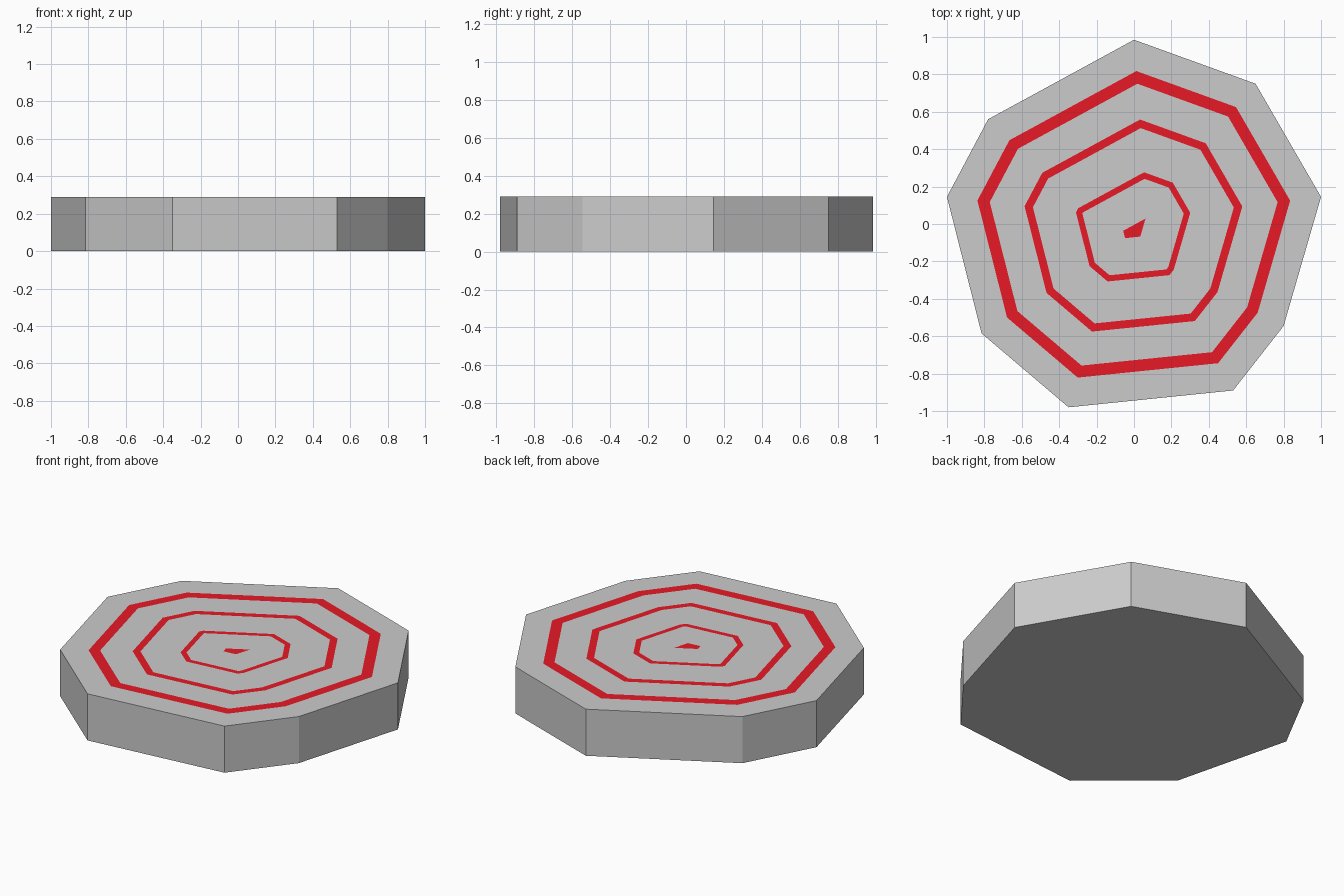
import bpy, bmesh
from mathutils import Vector

if "Cube" in bpy.data.objects:
    bpy.data.objects.remove(bpy.data.objects["Cube"])

HEIGHT = 0.29
OUTLINE = [Vector(p) for p in [
    (0, 0.985), (-0.78, 0.56), (-1.0, 0.145), (-0.815, -0.585), (-0.35, -0.98),
    (0.53, -0.89), (0.80, -0.545), (1.0, 0.145), (0.65, 0.75)]]
# Inset distances where the top changes between grey and red
INSETS = [0, 0.153, 0.215, 0.39, 0.432, 0.648, 0.68, 0.869]


def inset_polygon(distance):
    """Clip the convex outline by each of its edges moved inward."""
    poly = OUTLINE[:]
    if distance == 0:
        return poly
    for a, b in zip(OUTLINE, OUTLINE[1:] + OUTLINE[:1]):
        e = (b - a).normalized()
        n = Vector((-e.y, e.x))
        side = [(p - a).dot(n) - distance for p in poly]
        out = []
        for i, p in enumerate(poly):
            j = (i + 1) % len(poly)
            if side[i] >= 0:
                out.append(p)
            if side[i] * side[j] < 0:
                out.append(p.lerp(poly[j], side[i] / (side[i] - side[j])))
        poly = out
    return poly


def add_band(bm, loops):
    """Fill between an outer loop and an optional inner loop on the top."""
    if len(loops) == 1:
        bm.faces.new([bm.verts.new((p.x, p.y, HEIGHT)) for p in loops[0]])
        return
    edges = []
    for poly in loops:
        vs = [bm.verts.new((p.x, p.y, HEIGHT)) for p in poly]
        edges += [bm.edges.new((vs[i - 1], vs[i])) for i in range(len(vs))]
    bmesh.ops.triangle_fill(bm, edges=edges, use_beauty=True, normal=(0, 0, 1))


def finish(bm, name):
    bmesh.ops.remove_doubles(bm, verts=bm.verts[:], dist=0.0005)
    for f in bm.faces:
        f.normal_update()
        if f.normal.z < -0.5 and f.calc_center_median().z > 0.1:
            f.normal_flip()
    mesh = bpy.data.meshes.new(name)
    bm.to_mesh(mesh)
    bm.free()
    obj = bpy.data.objects.new(name, mesh)
    bpy.context.collection.objects.link(obj)
    return obj


polys = [inset_polygon(d) for d in INSETS]
slab, red = bmesh.new(), bmesh.new()

# Slab underside and walls
low = [slab.verts.new((p.x, p.y, 0)) for p in OUTLINE]
high = [slab.verts.new((p.x, p.y, HEIGHT)) for p in OUTLINE]
slab.faces.new(low[::-1])
for i in range(len(low)):
    slab.faces.new((low[i - 1], low[i], high[i], high[i - 1]))

# Alternating grey bands and red rings, ending in the red centre
for i in range(len(polys)):
    add_band(red if i % 2 else slab, polys[i:i + 2])

finish(slab, "slab")
rings = finish(red, "target_rings")
mat = bpy.data.materials.new("red")
mat.diffuse_color = (0.8, 0.01, 0.02, 1)
mat.use_nodes = True
mat.node_tree.nodes["Principled BSDF"].inputs["Base Color"].default_value = mat.diffuse_color
rings.data.materials.append(mat)
